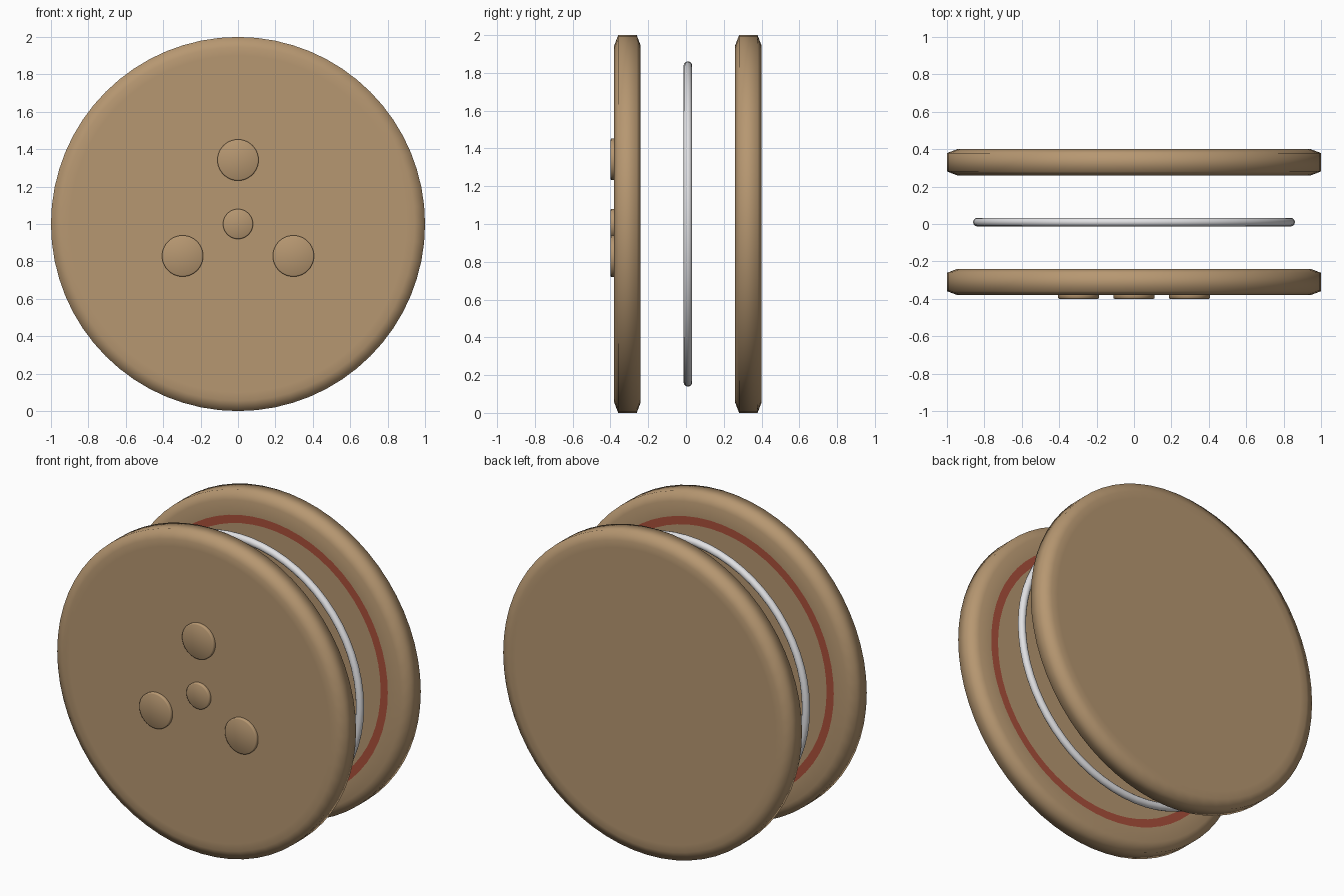
import bpy, bmesh, math

if "Cube" in bpy.data.objects:
    bpy.data.objects.remove(bpy.data.objects["Cube"])

SEG = 64
CENTRE_Y = 0.01


def material(name, color):
    m = bpy.data.materials.new(name)
    m.diffuse_color = (*color, 1)
    m.use_nodes = True
    m.node_tree.nodes["Principled BSDF"].inputs["Base Color"].default_value = m.diffuse_color
    return m


tan = material("warm tan", (0.47, 0.31, 0.165))
red = material("brick red", (0.40, 0.080, 0.043))
pale = material("pale grey", (0.75, 0.75, 0.77))


def lathe(name, profile, x, y, z, mats, closed=False):
    """Spin (radius, y) points around the y axis; radius 0 makes a pole."""
    bm = bmesh.new()
    rings = []
    for r, h in profile:
        if r == 0:
            rings.append([bm.verts.new((0, h, 0))] * SEG)
        else:
            rings.append([bm.verts.new((r * math.cos(2 * math.pi * i / SEG), h,
                                        r * math.sin(2 * math.pi * i / SEG)))
                          for i in range(SEG)])
    pairs = list(zip(rings, rings[1:]))
    if closed:
        pairs.append((rings[-1], rings[0]))
    for a, b in pairs:
        for i in range(SEG):
            j = (i + 1) % SEG
            quad = list(dict.fromkeys((a[i], a[j], b[j], b[i])))
            bm.faces.new(quad)
    bmesh.ops.recalc_face_normals(bm, faces=bm.faces)
    for f in bm.faces:
        f.smooth = True
    me = bpy.data.meshes.new(name)
    bm.to_mesh(me)
    bm.free()
    for m in mats:
        me.materials.append(m)
    ob = bpy.data.objects.new(name, me)
    ob.location = (x, y, z)
    bpy.context.collection.objects.link(ob)
    return ob


# Two outer discs, each with a painted red band on its inner face
RED_IN, RED_OUT = 0.805, 0.855
for name, side in (("front_disc", -1), ("back_disc", 1)):
    inner, outer = side * 0.25, side * 0.39
    bev = side * 0.021
    profile = [(0, inner), (RED_IN, inner), (RED_OUT, inner), (0.945, inner),
               (1.0, inner + bev), (1.0, outer - bev),
               (0.945, outer), (0.90, outer), (0, outer)]
    disc = lathe(name, profile, 0, CENTRE_Y, 1, (tan, red))
    for p in disc.data.polygons:
        r = math.hypot(p.center.x, p.center.z)
        if RED_IN - 0.005 < r < RED_OUT and abs(p.center.y - inner) < 0.001:
            p.material_index = 1

# Thin ring floating between the discs
tube, major = 0.023, 0.838
circle = [(major + tube * math.cos(k * math.pi / 6), tube * math.sin(k * math.pi / 6))
          for k in range(12)]
lathe("middle_ring", circle, 0, CENTRE_Y, 1, (pale,), closed=True)


# Low round studs on the front face: one in the centre, three around it
def stud(name, x, z, r):
    lathe(name, [(0, -0.40), (r - 0.006, -0.40), (r, -0.396), (r, -0.36), (0, -0.36)],
          x, 0, z, (tan,))


stud("centre_stud", 0, 1, 0.08)
for k in range(3):
    a = math.radians(90 + 120 * k)
    stud(f"outer_stud_{k + 1}", 0.342 * math.cos(a), 1 + 0.342 * math.sin(a), 0.11)
